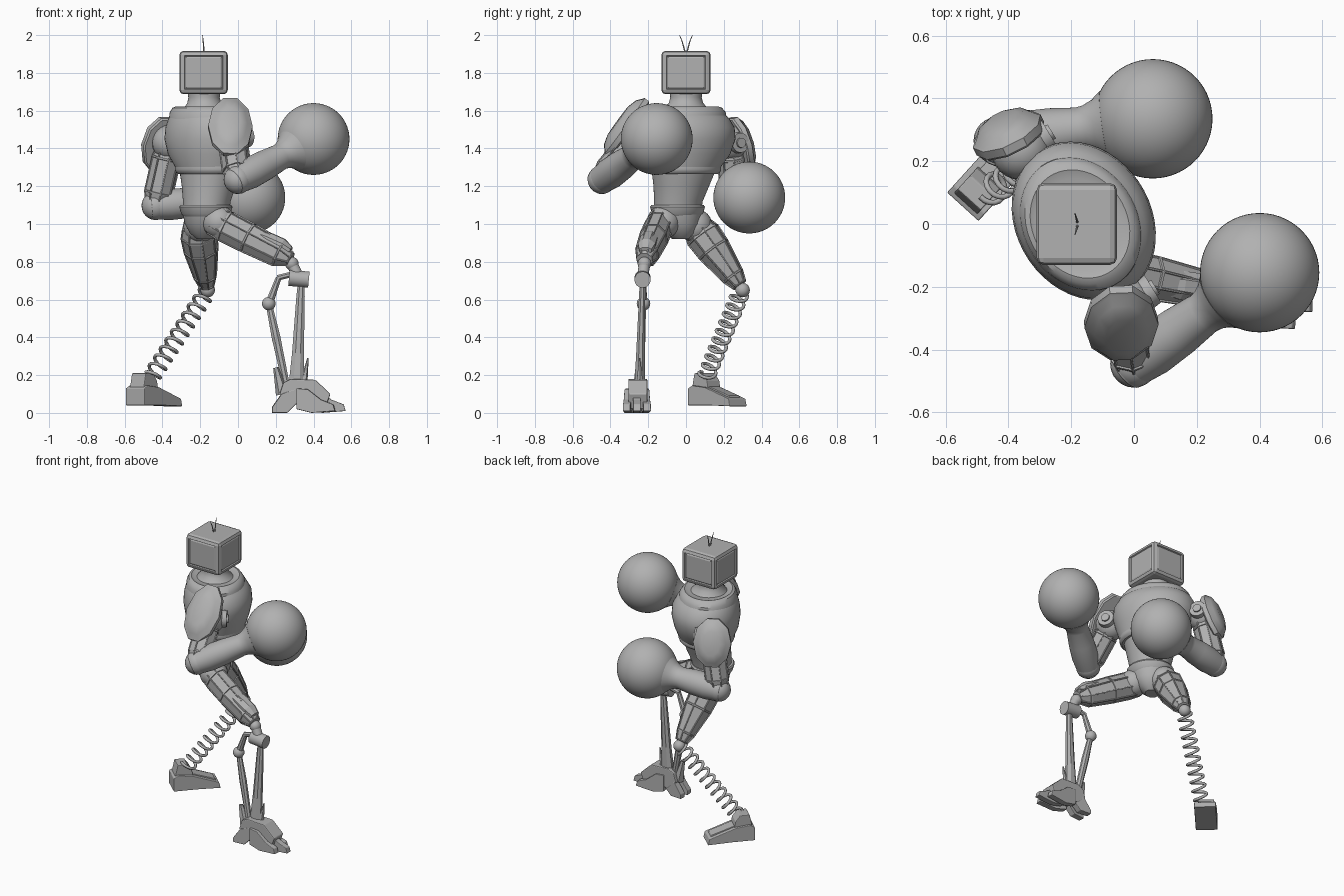
import bpy, bmesh, math
from mathutils import Vector, Matrix

cube = bpy.data.objects.get("Cube")
if cube:
    bpy.data.objects.remove(cube, do_unlink=True)

grey = bpy.data.materials.new("plain grey")
grey.use_nodes = True
tone = (0.44, 0.44, 0.44, 1)
grey.diffuse_color = tone
grey.node_tree.nodes["Principled BSDF"].inputs["Base Color"].default_value = tone

UP = Vector((0, 0, 1))
FWD = Vector((0.85, 0.52, 0)).normalized()    # facing direction of the body
SIDE = Vector((0.52, -0.85, 0)).normalized()


def finish(name, bm, smooth=True, bevel=0):
    bmesh.ops.recalc_face_normals(bm, faces=bm.faces[:])
    mesh = bpy.data.meshes.new(name)
    bm.to_mesh(mesh)
    bm.free()
    mesh.materials.append(grey)
    ob = bpy.data.objects.new(name, mesh)
    bpy.context.collection.objects.link(ob)
    if bevel:
        mod = ob.modifiers.new("edge bevel", "BEVEL")
        mod.width, mod.segments = bevel, 2
    if smooth:
        bpy.ops.object.select_all(action="DESELECT")
        ob.select_set(True)
        bpy.context.view_layer.objects.active = ob
        bpy.ops.object.shade_smooth_by_angle(angle=math.radians(35))
    return ob


def frame(axis, hint):
    z = Vector(axis).normalized()
    x = Vector(hint)
    x = (x - z * x.dot(z)).normalized()
    return Matrix((x, z.cross(x), z)).transposed()


def loft(name, rings, basis, n=32, smooth=True, panels=False):
    """Skin a row of elliptical rings (centre, rx, ry)."""
    bm = bmesh.new()
    rows = []
    for c, rx, ry in rings:
        angles = [math.tau * (i + 0.5) / n for i in range(n)]
        rows.append([bm.verts.new(Vector(c) + basis @ Vector((rx * math.cos(a), ry * math.sin(a), 0)))
                     for a in angles])
    sides = []
    for r, s in zip(rows, rows[1:]):
        for i in range(n):
            j = (i + 1) % n
            sides.append(bm.faces.new((r[i], r[j], s[j], s[i])))
    bm.faces.new(rows[0][::-1])
    bm.faces.new(rows[-1])
    if panels:
        bmesh.ops.recalc_face_normals(bm, faces=bm.faces[:])
        bmesh.ops.inset_individual(bm, faces=sides, thickness=0.006, depth=0)
        bmesh.ops.inset_individual(bm, faces=sides, thickness=0.003, depth=-0.005)
    return finish(name, bm, smooth)


def tube(name, p, q, profile, hint=UP, n=24, smooth=True, panels=False):
    """Loft along a straight line; profile holds (t, rx, ry)."""
    p, q = Vector(p), Vector(q)
    return loft(name, [(p.lerp(q, t), rx, ry) for t, rx, ry in profile],
                frame(q - p, hint), n, smooth, panels)


def rod(name, p, q, r, r2=None, n=20, hint=UP, smooth=True):
    r2 = r2 or r
    return tube(name, p, q, [(0, r, r), (1, r2, r2)], hint, n, smooth)


def ball(name, c, r, seg=24):
    bm = bmesh.new()
    bmesh.ops.create_uvsphere(bm, u_segments=seg, v_segments=seg // 2, radius=r,
                              matrix=Matrix.Translation(c))
    return finish(name, bm)


def prism(name, outline, origin, along, width, bevel=0):
    """Extrude a side outline (distance along, height) across its width."""
    along = Vector(along).normalized()
    across = along.cross(UP) * width
    bm = bmesh.new()
    base = [bm.verts.new(Vector(origin) + along * u + UP * v - across / 2) for u, v in outline]
    face = bm.faces.new(base)
    made = bmesh.ops.extrude_face_region(bm, geom=[face])["geom"]
    bmesh.ops.translate(bm, vec=across, verts=[g for g in made if isinstance(g, bmesh.types.BMVert)])
    return finish(name, bm, False, bevel)


def body(name, rows):
    # rows: centre x, centre y, height, half width, half depth
    return loft(name, [((x, y, z), a, b) for x, y, z, a, b in rows], frame(UP, SIDE), 48)


# Head: a chamfered box with a framed screen on each side
bm = bmesh.new()
bmesh.ops.create_cube(bm, size=1, matrix=Matrix.Translation((-0.182, 0, 1.802))
                      @ Matrix.Diagonal((0.256, 0.26, 0.23, 1)))
bmesh.ops.bevel(bm, geom=bm.edges[:], offset=0.022, segments=2, profile=0.5, affect="EDGES")
walls = [f for f in bm.faces if abs(f.normal.z) < 0.1 and f.calc_area() > 0.02]
bmesh.ops.inset_individual(bm, faces=walls, thickness=0.006, depth=0)
bmesh.ops.inset_individual(bm, faces=walls, thickness=0.005, depth=-0.008)
bmesh.ops.inset_individual(bm, faces=walls, thickness=0.012, depth=0.004)
finish("head", bm, False)
for s in (-1, 1):
    rod("antenna", (-0.18, 0.005 * s, 1.91), (-0.184, 0.02 * s, 1.965), 0.004, 0.003, 8, SIDE)
    rod("antenna_tip", (-0.184, 0.02 * s, 1.965), (-0.188, 0.034 * s, 2.0), 0.003, 0.0015, 8, SIDE)

# Torso
body("chest", [(-0.15, -0.01, 1.30, 0.2, 0.175), (-0.16, 0.005, 1.37, 0.24, 0.2),
               (-0.16, 0.01, 1.45, 0.265, 0.215), (-0.16, 0.01, 1.51, 0.26, 0.21),
               (-0.165, 0.005, 1.56, 0.235, 0.19), (-0.17, 0, 1.585, 0.21, 0.17)])
body("collar", [(-0.17, 0, 1.55, 0.225, 0.185), (-0.17, 0, 1.59, 0.222, 0.18),
                (-0.172, 0, 1.615, 0.2, 0.165), (-0.172, 0, 1.622, 0.18, 0.15),
                (-0.175, 0, 1.612, 0.15, 0.13)])
body("neck", [(-0.17, 0, 1.59, 0.14, 0.13), (-0.175, 0, 1.615, 0.115, 0.11),
              (-0.178, 0, 1.64, 0.092, 0.09), (-0.18, 0, 1.67, 0.083, 0.083), (-0.18, 0, 1.7, 0.088, 0.088)])
body("chest_rim", [(-0.15, -0.01, 1.265, 0.185, 0.16), (-0.15, -0.01, 1.275, 0.198, 0.172),
                   (-0.15, -0.01, 1.29, 0.203, 0.177), (-0.15, -0.01, 1.31, 0.2, 0.175)])
body("waist", [(-0.17, -0.045, 1.05, 0.125, 0.12), (-0.165, -0.04, 1.12, 0.13, 0.125),
               (-0.155, -0.025, 1.2, 0.15, 0.14), (-0.15, -0.01, 1.3, 0.18, 0.155)])
body("belt", [(-0.17, -0.045, 1.04, 0.125, 0.115), (-0.17, -0.045, 1.055, 0.138, 0.128),
              (-0.17, -0.045, 1.09, 0.148, 0.138), (-0.17, -0.045, 1.1, 0.142, 0.132),
              (-0.17, -0.045, 1.1, 0.12, 0.11)])
body("pelvis", [(-0.17, -0.03, 0.92, 0.04, 0.05), (-0.17, -0.03, 0.95, 0.08, 0.085),
                (-0.17, -0.035, 1.0, 0.115, 0.11), (-0.17, -0.04, 1.05, 0.125, 0.12)])

# Arms: shoulder, elbow, glove, guard centre, outward and long directions, half width, half length
arms = [
    ("right", (-0.03, -0.26, 1.46), (0.0, -0.445, 1.235), (0.40, -0.155, 1.45),
     (-0.04, -0.325, 1.52), (0.05, -0.8, 0.58), (0, -0.56, -0.83), 0.118, 0.19),
    ("left", (-0.36, 0.235, 1.43), (-0.435, 0.265, 1.097), (0.06, 0.335, 1.14),
     (-0.405, 0.295, 1.42), (-0.42, 0.85, 0.28), (-0.15, 0.28, -0.95), 0.12, 0.16),
]
for side, sh, el, gl, pad, out, length, pw, pl in arms:
    sh, el, gl, pad = map(Vector, (sh, el, gl, pad))
    out = Vector(out).normalized()
    ball(side + "_shoulder", sh, 0.095)
    disc = sh + FWD * 0.06
    rod(side + "_shoulder_disc", disc, disc + FWD * 0.045, 0.058, 0.052, 24)
    rod(side + "_shoulder_bolt", disc, disc + FWD * 0.055, 0.03, 0.026, 24)
    # domed shoulder guard with a stepped edge
    tube(side + "_shoulder_guard", pad - out * 0.035, pad + out * 0.045,
         [(0, pl * 0.94, pw * 0.94), (0.1, pl, pw), (0.45, pl, pw), (0.5, pl * 0.95, pw * 0.94),
          (0.8, pl * 0.8, pw * 0.75), (1, pl * 0.5, pw * 0.45)], length, 10)
    tube(side + "_upper_arm", sh, el, [(0, 0.06, 0.06), (0.25, 0.08, 0.08),
         (0.8, 0.08, 0.08), (1, 0.06, 0.06)], FWD, 8, False, True)
    ball(side + "_elbow", el, 0.076)
    # forearm flares into the glove
    d = (gl - el).length
    tube(side + "_forearm", el, gl, [(-0.09, 0.055, 0.055), (-0.06, 0.07, 0.07), (0.15, 0.083, 0.083),
         (0.35, 0.08, 0.08), (1 - 0.24 / d, 0.07, 0.07), (1 - 0.215 / d, 0.074, 0.074),
         (1 - 0.185 / d, 0.088, 0.088), (1 - 0.155 / d, 0.112, 0.112)], UP, 32)
    ball(side + "_glove", gl, 0.19, 56)

# Thighs with inset panels
tube("right_thigh", (-0.13, -0.13, 1.02), (0.28, -0.22, 0.81),
     [(0, 0.085, 0.065), (0.15, 0.09, 0.075), (0.45, 0.088, 0.078), (0.85, 0.078, 0.066), (1, 0.04, 0.045)],
     UP, 8, False, True)
tube("right_thigh_plate", (0.09, -0.185, 0.945), (0.28, -0.215, 0.86),
     [(0, 0.03, 0.04), (0.3, 0.045, 0.05), (0.75, 0.045, 0.05), (1, 0.02, 0.035)], UP, 8, False)
ball("right_hip", (-0.1, -0.12, 1.01), 0.088)
tube("left_thigh", (-0.215, 0.055, 0.99), (-0.165, 0.285, 0.675),
     [(0, 0.08, 0.085), (0.15, 0.1, 0.1), (0.4, 0.095, 0.095), (0.85, 0.064, 0.064), (1, 0.042, 0.045)],
     UP, 8, False, True)
ball("left_hip", (-0.2, 0.05, 0.99), 0.09)

# Spring leg
ball("left_knee", (-0.16, 0.30, 0.65), 0.038)
top, low = Vector((-0.165, 0.29, 0.64)), Vector((-0.46, 0.105, 0.19))
basis = frame(low - top, UP)
turns, steps = 10, 16
data = bpy.data.curves.new("spring", "CURVE")
data.dimensions, data.bevel_depth, data.bevel_resolution = "3D", 0.009, 2
data.materials.append(grey)
line = data.splines.new("POLY")
count = turns * steps + 1
line.points.add(count - 1)
for i, pt in enumerate(line.points):
    a = math.tau * i / steps
    pos = top.lerp(low, i / (count - 1)) + basis @ Vector((math.cos(a), math.sin(a), 0)) * 0.043
    pt.co = (*pos, 1)
spring = bpy.data.objects.new("spring_shin", data)
bpy.context.collection.objects.link(spring)

# Left foot
toe = Vector((0.67, 0.74, 0))
prism("left_foot", [(0, 0.04), (0, 0.13), (0.03, 0.145), (0.12, 0.135), (0.29, 0.075), (0.3, 0.035), (0.15, 0.04)],
      (-0.545, 0.055, 0), toe, 0.135, 0.004)
prism("left_foot_top", [(0.10, 0.12), (0.12, 0.142), (0.27, 0.092), (0.28, 0.07)],
      (-0.545, 0.055, 0), toe, 0.08, 0.003)
prism("left_ankle", [(0.01, 0.12), (0.03, 0.21), (0.09, 0.21), (0.12, 0.17), (0.13, 0.12)],
      (-0.545, 0.055, 0), toe, 0.10, 0.004)

# Strut leg
ball("right_knee", (0.285, -0.22, 0.79), 0.036)
rod("right_knee_link", (0.285, -0.22, 0.79), (0.325, -0.23, 0.71), 0.03)
rod("right_knee_hinge", (0.27, -0.23, 0.715), (0.375, -0.23, 0.705), 0.043, 0.043, 24)
tube("front_shin_strut", (0.335, -0.23, 0.7), (0.31, -0.245, 0.15),
     [(0, 0.018, 0.016), (0.15, 0.024, 0.018), (0.7, 0.034, 0.025), (1, 0.045, 0.03)], (1, 0, 0), 8, False)
rod("rear_knee_link", (0.165, -0.225, 0.58), (0.215, -0.228, 0.715), 0.022, 0.016, 8)
rod("rear_knee_arm", (0.21, -0.228, 0.715), (0.29, -0.23, 0.735), 0.016, 0.016, 8)
ball("rear_joint", (0.163, -0.225, 0.578), 0.036)
tube("rear_shin_strut", (0.165, -0.225, 0.57), (0.255, -0.245, 0.15),
     [(0, 0.018, 0.014), (0.4, 0.025, 0.02), (1, 0.02, 0.02)], (1, 0, 0), 8, False)
rod("shin_spur", (0.345, -0.245, 0.14), (0.37, -0.245, 0.29), 0.022, 0.004, 6, FWD, False)

# Clawed foot
prism("right_foot", [(0.0, 0.1), (0.02, 0.16), (0.06, 0.18), (0.19, 0.175), (0.27, 0.1), (0.24, 0.02), (0.06, 0.05)],
      (0.22, -0.255, 0), (1, 0, 0), 0.1, 0.006)
rod("heel_fin", (0.235, -0.255, 0.1), (0.2, -0.255, 0.24), 0.035, 0.014, 6, FWD, False)
for y in (-0.042, 0, 0.042):
    prism("toe_claw", [(0, 0.02), (0, 0.13), (0.06, 0.125), (0.13, 0.07), (0.195, 0.045), (0.205, 0.01), (0.08, 0.0)],
          (0.365 - abs(y) * 1.3, -0.26 + y, 0), (1, y * 1.5, 0), 0.04, 0.004)
for y in (-0.036, 0.036):
    prism("heel_claw", [(0, 0.0), (0.0, 0.03), (0.05, 0.1), (0.13, 0.13), (0.13, 0.05), (0.08, 0.0)],
          (0.18, -0.257 + y, 0), (1, -y * 2, 0), 0.042, 0.004)
